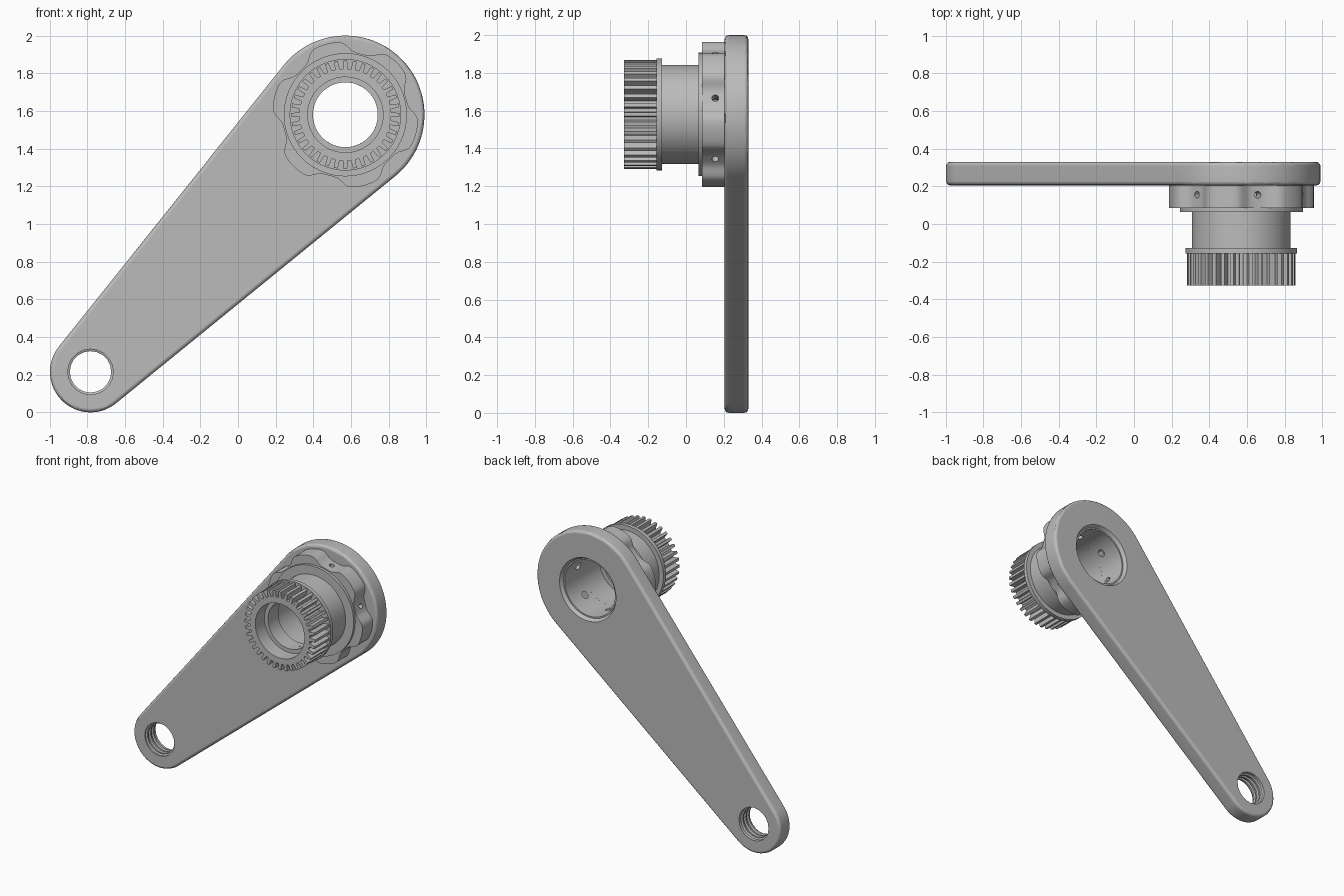
import bpy, bmesh, math
from mathutils import Matrix, Vector

old = bpy.data.objects.get("Cube")
if old:
    bpy.data.objects.remove(old, do_unlink=True)

HEAD = (0.57, 1.58)      # centre of the wide end (x, z)
TAIL = (-0.783, 0.215)   # centre of the narrow end
HEAD_R, TAIL_R = 0.42, 0.215
ARM_FRONT, ARM_BACK = 0.205, 0.33

grey = bpy.data.materials.new("plain grey")
grey.use_nodes = True
colour = (0.5, 0.5, 0.5, 1)
grey.diffuse_color = colour
grey.node_tree.nodes["Principled BSDF"].inputs["Base Color"].default_value = colour


def finish(name, bm):
    bmesh.ops.recalc_face_normals(bm, faces=bm.faces)
    mesh = bpy.data.meshes.new(name)
    bm.to_mesh(mesh)
    bm.free()
    mesh.materials.append(grey)
    obj = bpy.data.objects.new(name, mesh)
    bpy.context.collection.objects.link(obj)
    return obj


def activate(obj):
    bpy.ops.object.select_all(action='DESELECT')
    obj.select_set(True)
    bpy.context.view_layer.objects.active = obj


def smooth(obj, angle=30):
    activate(obj)
    bpy.ops.object.shade_smooth_by_angle(angle=math.radians(angle))


def turned(name, centre, rows, angles, solid=False):
    """Sweep rows of (radius or radius list, y) around a front-back axis."""
    bm = bmesh.new()
    loops = []
    n = len(angles)
    for radius, y in rows:
        radii = radius if isinstance(radius, list) else [radius] * n
        loops.append([bm.verts.new((centre[0] + r * math.cos(a), y, centre[1] + r * math.sin(a)))
                      for r, a in zip(radii, angles)])
    pairs = list(zip(loops, loops[1:]))
    if solid:
        bm.faces.new(loops[0])
        bm.faces.new(loops[-1])
    else:
        pairs.append((loops[-1], loops[0]))
    for a, b in pairs:
        for i in range(n):
            j = (i + 1) % n
            bm.faces.new((a[i], a[j], b[j], b[i]))
    return finish(name, bm)


def circle(n):
    return [math.tau * i / n for i in range(n)]


def cut(obj, cutters):
    activate(obj)
    for cutter in cutters:
        cutter.hide_render = True
        mod = obj.modifiers.new("cut", 'BOOLEAN')
        mod.object = cutter
        mod.operation = 'DIFFERENCE'
        mod.solver = 'EXACT'
        bpy.ops.object.modifier_apply(modifier=mod.name)
        bpy.data.objects.remove(cutter, do_unlink=True)


# Arm: tangent outline round both ends, extruded and rounded at the rims
axis = Vector(HEAD) - Vector(TAIL)
heading = math.atan2(axis.y, axis.x)
half = math.acos((TAIL_R - HEAD_R) / axis.length)
bm = bmesh.new()
outline = []
for centre, r, start, sweep, n in ((HEAD, HEAD_R, heading - half, 2 * half, 56),
                                   (TAIL, TAIL_R, heading + half, math.tau - 2 * half, 36)):
    for i in range(n + 1):
        a = start + sweep * i / n
        outline.append(bm.verts.new((centre[0] + r * math.cos(a), ARM_FRONT, centre[1] + r * math.sin(a))))
cap = bm.faces.new(outline)
extruded = bmesh.ops.extrude_face_region(bm, geom=[cap])["geom"]
bmesh.ops.translate(bm, vec=(0, ARM_BACK - ARM_FRONT, 0),
                    verts=[v for v in extruded if isinstance(v, bmesh.types.BMVert)])
arm = finish("arm", bm)
activate(arm)
bevel = arm.modifiers.new("rim", 'BEVEL')
bevel.width = 0.022
bevel.segments = 3
bevel.limit_method = 'ANGLE'
bevel.angle_limit = math.radians(45)
bpy.ops.object.modifier_apply(modifier=bevel.name)

# Arm holes: stepped bore at the head, grooved thread at the tail
bore = turned("bore_cutter", HEAD, [(0.205, 0.15), (0.205, 0.305), (0.215, 0.305),
                                    (0.23, ARM_BACK), (0.24, 0.345)], circle(64), True)
thread = [(0.121, 0.19), (0.121, 0.215)]
for k in range(3):
    y = 0.22 + k * 0.035
    thread += [(0.11, y), (0.11, y + 0.012), (0.121, y + 0.018), (0.121, y + 0.03)]
thread += [(0.121, 0.35)]
cut(arm, [bore, turned("thread_cutter", TAIL, thread, circle(20), True)])
smooth(arm)
activate(arm)
weighted = arm.modifiers.new("even shading", 'WEIGHTED_NORMAL')
weighted.keep_sharp = True

# Collar: six flat-topped lobes with narrow valleys
angles = circle(144)
lobes = []
for a in angles:
    wave = 2.0 * math.cos(6 * (a - math.radians(105))) + 0.5
    lobes.append(0.36 + 0.029 * math.tanh(wave))
collar = turned("lobed_collar", HEAD, [(lobes, 0.085), (lobes, ARM_FRONT),
                                       (0.205, ARM_FRONT), (0.205, 0.085)], angles)

# Radial screw holes in the valleys, with a wider hexagonal socket inside
drills = []
for k in range(6):
    a = math.radians(15 + 60 * k)
    out = Vector((math.cos(a), 0, math.sin(a)))
    turn = out.to_track_quat('Z', 'Y').to_matrix().to_4x4()
    for sides, radius, near, far in ((16, 0.018, 0.24, 0.42), (6, 0.028, 0.17, 0.25)):
        bm = bmesh.new()
        place = Vector((HEAD[0], 0.155, HEAD[1])) + out * (near + far) / 2
        bmesh.ops.create_cone(bm, cap_ends=True, segments=sides, radius1=radius, radius2=radius,
                              depth=far - near, matrix=Matrix.Translation(place) @ turn)
        drills.append(finish("drill", bm))
cut(collar, drills)
smooth(collar)

# Sleeve: flange, barrel and disc around a stepped bore
sleeve = turned("sleeve", HEAD, [
    (0.296, -0.157), (0.296, -0.128), (0.262, -0.128), (0.262, 0.065), (0.327, 0.065),
    (0.327, 0.088), (0.205, 0.088), (0.205, -0.1), (0.172, -0.1), (0.172, -0.157)], circle(72))
smooth(sleeve)

# Toothed wheel: 36 tapered teeth
TEETH = 36
angles, radii = [], []
for k in range(TEETH):
    for offset, r in ((-0.29, 0.244), (-0.19, 0.288), (0.19, 0.288), (0.29, 0.244)):
        angles.append(math.tau * (k + offset) / TEETH)
        radii.append(r)
wheel = turned("toothed_wheel", HEAD, [
    (radii, -0.327), (radii, -0.155), (0.172, -0.155), (0.172, -0.22),
    (0.2, -0.22), (0.2, -0.327)], angles)
smooth(wheel, 20)
